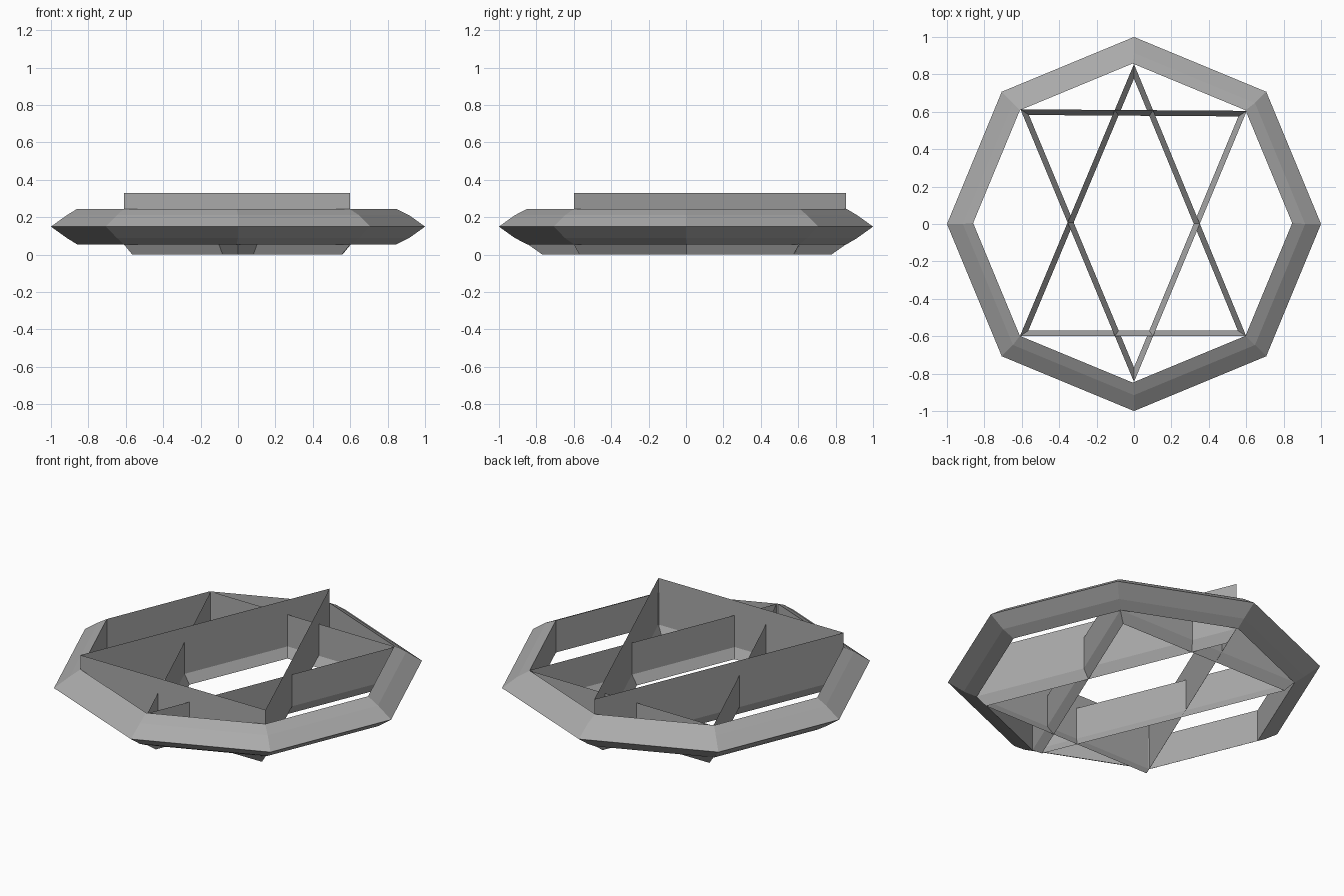
import bpy, math
from mathutils import Vector

cube = bpy.data.objects.get("Cube")
if cube:
    bpy.data.objects.remove(cube)

GREY = (0.4, 0.4, 0.4, 1)
grey = bpy.data.materials.new("plain grey")
grey.use_nodes = True
grey.diffuse_color = GREY
grey.node_tree.nodes["Principled BSDF"].inputs["Base Color"].default_value = GREY


def loft(name, loops, closed):
    """Join rings of points with quads; closed also joins the last to the first."""
    n = len(loops[0])
    pairs = [(k, (k + 1) % len(loops)) for k in range(len(loops) if closed else len(loops) - 1)]
    faces = [(a * n + i, a * n + (i + 1) % n, b * n + (i + 1) % n, b * n + i)
             for a, b in pairs for i in range(n)]
    mesh = bpy.data.meshes.new(name)
    mesh.from_pydata([p for loop in loops for p in loop], [], faces)
    mesh.materials.append(grey)
    obj = bpy.data.objects.new(name, mesh)
    bpy.context.collection.objects.link(obj)
    return obj


def octagon(radius, z, dx=0, dy=0):
    angles = [k * math.pi / 4 for k in range(8)]
    return [(radius * math.cos(a) + dx, radius * math.sin(a) + dy, z) for a in angles]


def inset(corners, distance):
    """Shrink a triangle evenly towards its incentre."""
    a, b, c = [Vector(p) for p in corners]
    la, lb, lc = (b - c).length, (c - a).length, (a - b).length
    centre = (a * la + b * lb + c * lc) / (la + lb + lc)
    area = abs((b - a).cross(c - a)) / 2
    scale = 1 - distance * (la + lb + lc) / (2 * area)
    return [centre + (p - centre) * scale for p in (a, b, c)]


def triangle_band(name, corners, top):
    """Thin upright wall along a triangle, its lower edge folded inwards."""
    levels = [(0.03, 0), (0, 0.055), (0, top)]
    loft(name, [[(p.x, p.y, z) for p in inset(corners, d)] for d, z in levels], False)


# Eight-sided rim with a sharp outer edge and an upright inner wall
loft("outer_rim", [
    octagon(0.853, 0.055, -0.007, 0.005),
    octagon(0.915, 0.089),
    octagon(1, 0.15),
    octagon(0.915, 0.211),
    octagon(0.853, 0.245, -0.007, 0.005),
], True)

# Two crossing triangles, the one pointing back standing taller
triangle_band("tall_triangle", [(0, 0.855), (-0.61, -0.6), (0.6, -0.6)], 0.33)
triangle_band("low_triangle", [(0, -0.845), (0.603, 0.605), (-0.607, 0.613)], 0.243)
